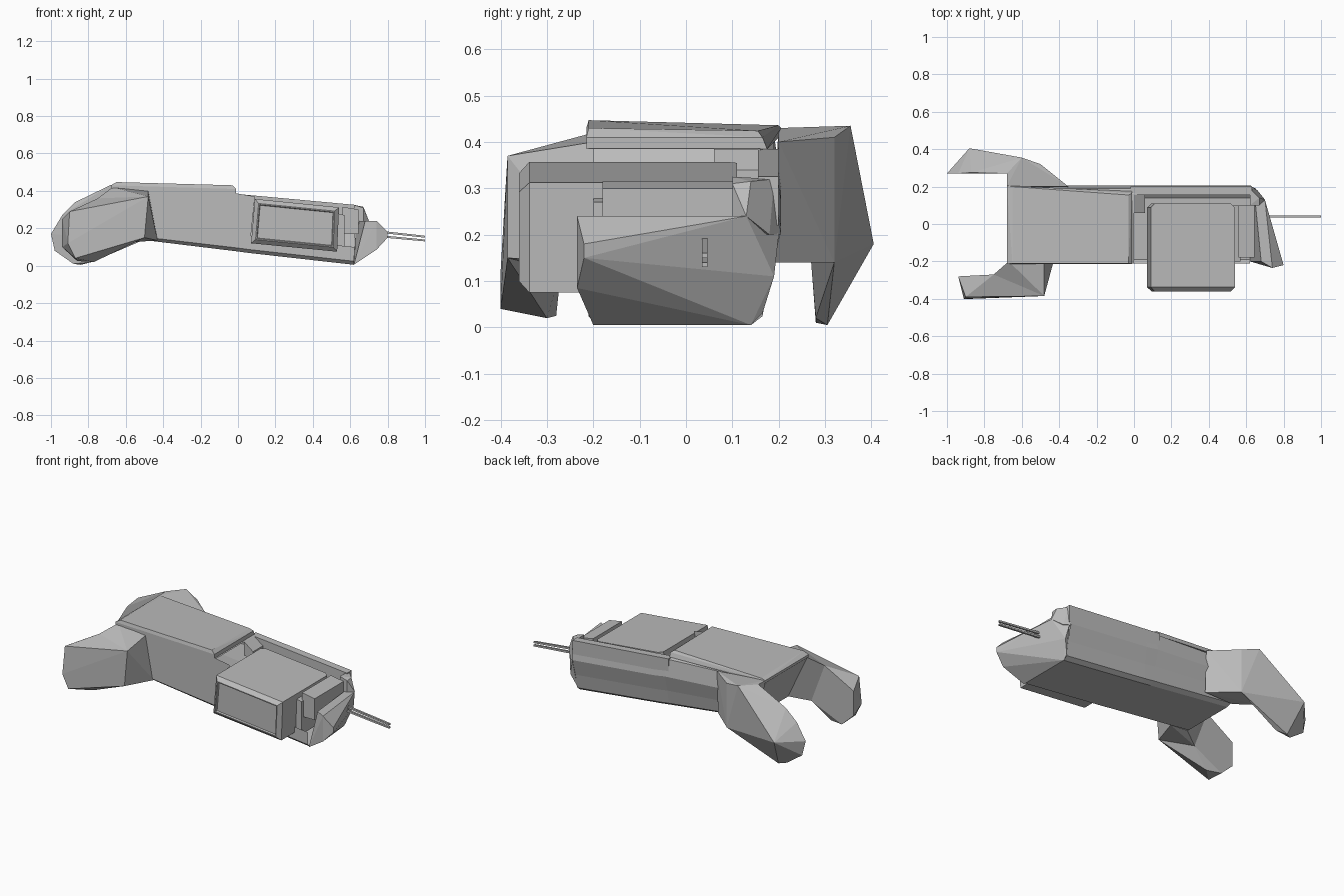
import bpy, bmesh

cube = bpy.data.objects.get("Cube")
if cube:
    bpy.data.objects.remove(cube, do_unlink=True)

grey = bpy.data.materials.new("plain grey")
grey.use_nodes = True
grey.diffuse_color = (0.5, 0.5, 0.5, 1)
grey.node_tree.nodes["Principled BSDF"].inputs["Base Color"].default_value = grey.diffuse_color


def finish(name, bm):
    """Turn a bmesh into a named grey object."""
    mesh = bpy.data.meshes.new(name)
    bm.to_mesh(mesh)
    bm.free()
    mesh.materials.append(grey)
    part = bpy.data.objects.new(name, mesh)
    bpy.context.scene.collection.objects.link(part)


def hull_mesh(points):
    """Faceted solid wrapped around a few corner points."""
    bm = bmesh.new()
    for point in points:
        bm.verts.new(point)
    bmesh.ops.convex_hull(bm, input=bm.verts)
    loose = [v for v in bm.verts if not v.link_faces]
    bmesh.ops.delete(bm, geom=loose, context="VERTS")
    bmesh.ops.dissolve_limit(bm, angle_limit=0.03, verts=bm.verts, edges=bm.edges)
    bmesh.ops.recalc_face_normals(bm, faces=bm.faces)
    return bm


def hull(name, points):
    finish(name, hull_mesh(points))


def slab_points(x_range, y_range, bottoms, tops, lean=0):
    """Corners of a box whose bottom and top slope along x; lean moves the lower left edge."""
    points = []
    for x, bottom, top, shift in zip(x_range, bottoms, tops, (lean, lean / 2)):
        for y in y_range:
            points += [(x + shift, y, bottom), (x, y, top)]
    return points


# Main body: an open shell lofted through sloping cross-sections
profile = [(-0.21, 0.06), (-0.19, 0), (0.14, 0), (0.165, 0.06), (0.18, 0.33), (0.205, 0.64),
           (0.19, 0.97), (0.16, 1), (-0.21, 1), (-0.21, 0.3)]
# each station: top x, bottom x, bottom z, top z
stations = [(-0.68, -0.55, 0.143, 0.42), (0, 0, 0.076, 0.385),
            (0.09, 0.06, 0.068, 0.37), (0.63, 0.62, 0.005, 0.32)]
bm = bmesh.new()
rings = []
for x_top, x_low, low, high in stations:
    rings.append([bm.verts.new((x_low + (x_top - x_low) * t, y, low + (high - low) * t))
                  for y, t in profile])
count = len(profile)
openings = []
for s in range(len(rings) - 1):
    for i in range(count):
        j = (i + 1) % count
        face = bm.faces.new((rings[s][i], rings[s][j], rings[s + 1][j], rings[s + 1][i]))
        top_gap = s > 0 and i == count - 3
        front_gap = s == 2 and i == count - 2
        if top_gap or front_gap:
            openings.append(face)
bm.faces.new(rings[0])
openings.append(bm.faces.new(rings[-1]))
bmesh.ops.recalc_face_normals(bm, faces=bm.faces)
bmesh.ops.delete(bm, geom=openings, context="FACES")
finish("body_shell", bm)

# Raised cover on the top, narrowing toward the recess, and the rail behind the recess
hull("top_cover", [
    (-0.68, -0.215, 0.415), (-0.68, 0.205, 0.415), (-0.68, -0.215, 0.43), (-0.68, 0.205, 0.43),
    (-0.65, -0.21, 0.447), (-0.65, 0.2, 0.436), (-0.03, -0.21, 0.43), (-0.03, 0.155, 0.424),
    (-0.01, -0.215, 0.385), (-0.01, 0.175, 0.385), (-0.01, -0.215, 0.41), (-0.01, 0.165, 0.41)])
hull("rear_rail", slab_points((-0.02, 0.63), (0.155, 0.2), (0.27, 0.22), (0.385, 0.325)))
hull("recess_bracket", slab_points((0, 0.06), (0.06, 0.155), (0.3, 0.3), (0.385, 0.34)))

# Chamfered box on the front, with an inset panel
bm = hull_mesh(slab_points((0.09, 0.54), (-0.36, 0.11), (0.12, 0.075), (0.357, 0.312), -0.02))
sides = [e for e in bm.edges
         if min(v.co.y for v in e.verts) < -0.3 and max(v.co.y for v in e.verts) < 0
         or abs((e.verts[0].co - e.verts[1].co).normalized().z) > 0.8]
bmesh.ops.bevel(bm, geom=sides, offset=0.022, segments=1, affect="EDGES", profile=0.5)
bm.normal_update()
front = min(bm.faces, key=lambda f: f.calc_center_median().y)
bmesh.ops.inset_region(bm, faces=[front], thickness=0.008, depth=0)
bmesh.ops.inset_region(bm, faces=[front], thickness=0.005, depth=-0.01)
finish("front_box", bm)

# Stepped block beside the box
hull("end_block", slab_points((0.56, 0.645), (-0.18, 0.1), (0.17, 0.17), (0.315, 0.3)))
hull("end_block_step", slab_points((0.53, 0.57), (-0.2, 0.1), (0.08, 0.07), (0.28, 0.27)))

# Faceted nose closing the end, with a taller corner at the back
hull("nose", [(0.63, 0.2, 0.2), (0.65, 0.19, 0.11), (0.7, 0.13, 0.24), (0.65, 0.17, 0.24),
              (0.8, -0.22, 0.18), (0.8, -0.22, 0.15), (0.74, -0.235, 0.24),
              (0.74, -0.235, 0.085), (0.62, -0.2, 0.005), (0.62, 0.14, 0.005),
              (0.62, 0.165, 0.03), (0.68, -0.2, 0.24), (0.65, 0.1, 0.24)])
hull("nose_back_corner", [(0.62, 0.1, 0.2), (0.62, 0.205, 0.2), (0.7, 0.13, 0.24),
                          (0.66, 0.18, 0.2), (0.62, 0.1, 0.325), (0.62, 0.19, 0.32),
                          (0.67, 0.14, 0.315), (0.67, 0.1, 0.31), (0.67, 0.1, 0.24)])

# Pair of thin prongs
for name, start, end in (("upper_prong", 0.19, 0.155), ("lower_prong", 0.165, 0.135)):
    hull(name, slab_points((0.68, 1), (0.034, 0.046),
                           (start - 0.006, end - 0.005), (start + 0.006, end + 0.005)))

# Front claw: shoulder and curled tip
front_elbow = [(-0.48, -0.385, 0.37), (-0.5, -0.385, 0.15),
               (-0.75, -0.27, 0.36), (-0.66, -0.27, 0.12)]
hull("front_claw_shoulder", front_elbow + [
    (-0.67, -0.2, 0.42), (-0.48, -0.2, 0.4), (-0.43, -0.2, 0.135), (-0.55, -0.2, 0.145)])
hull("front_claw_tip", front_elbow + [
    (-0.9, -0.39, 0.29), (-0.94, -0.28, 0.25), (-0.91, -0.4, 0.12), (-0.87, -0.4, 0.04),
    (-0.94, -0.28, 0.1), (-0.86, -0.28, 0.025), (-0.77, -0.3, 0.02)])

# Rear claw: shoulder and curled tip
rear_elbow = [(-0.6, 0.355, 0.435), (-0.68, 0.27, 0.432),
              (-0.5, 0.32, 0.14), (-0.66, 0.27, 0.14)]
hull("rear_claw_shoulder", rear_elbow + [
    (-0.68, 0.2, 0.43), (-0.35, 0.2, 0.4), (-0.35, 0.19, 0.14),
    (-0.55, 0.18, 0.145), (-0.5, 0.32, 0.41)])
hull("rear_claw_tip", rear_elbow + [
    (-0.88, 0.405, 0.18), (-0.87, 0.275, 0.34), (-0.94, 0.27, 0.27), (-1, 0.27, 0.17),
    (-0.98, 0.275, 0.08), (-0.88, 0.28, 0.01), (-0.84, 0.305, 0.005), (-0.78, 0.28, 0.02)])
